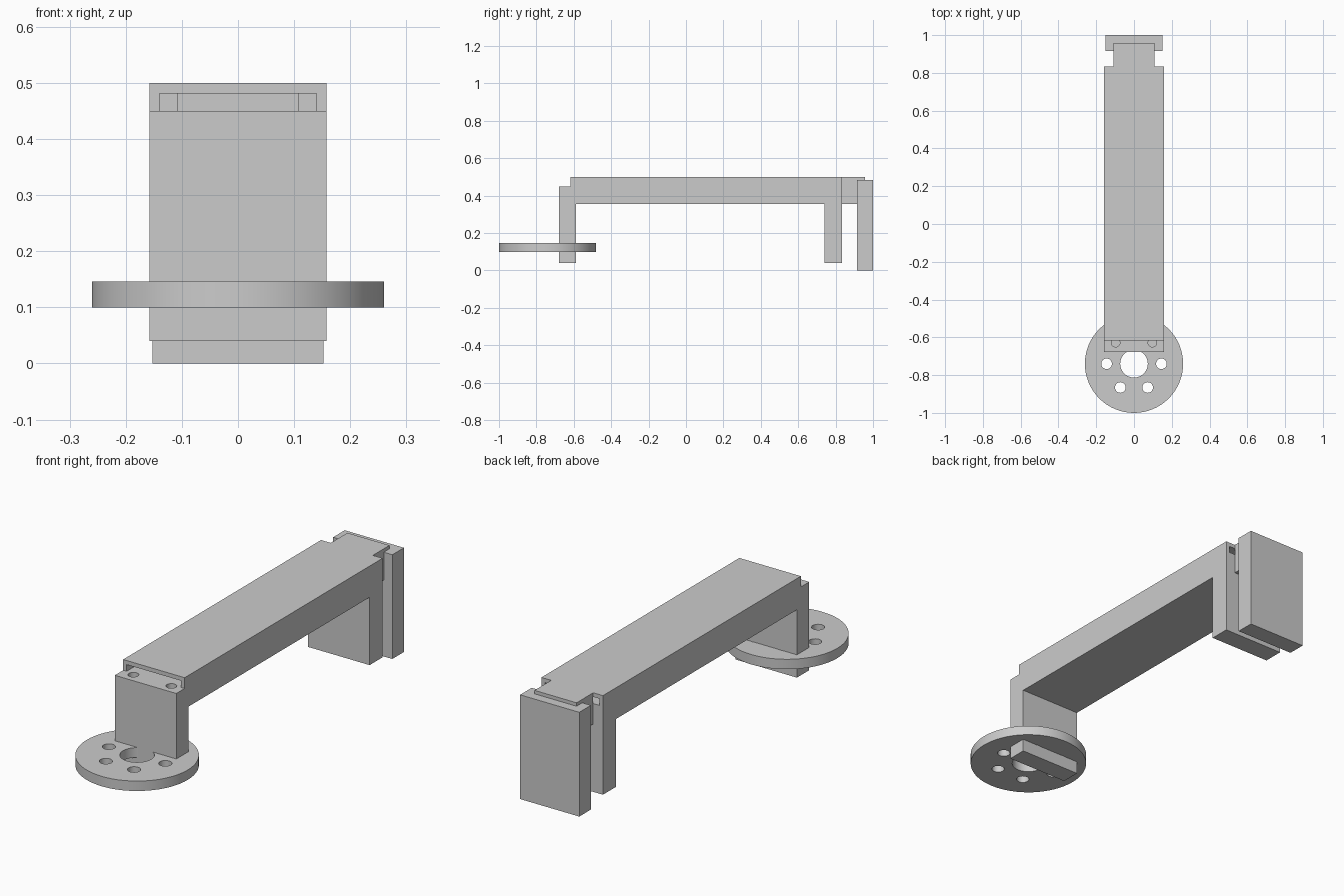
import bpy, bmesh, math

if "Cube" in bpy.data.objects:
    bpy.data.objects.remove(bpy.data.objects["Cube"])


def box(name, x, y, z):
    """Box from (min, max) ranges."""
    bm = bmesh.new()
    bmesh.ops.create_cube(bm, size=1)
    for v in bm.verts:
        v.co = [r[0] if c < 0 else r[1] for c, r in zip(v.co, (x, y, z))]
    return make(name, bm)


def cylinder(name, x, y, z, radius, sides):
    bm = bmesh.new()
    bmesh.ops.create_cone(bm, cap_ends=True, segments=sides, radius1=radius,
                          radius2=radius, depth=z[1] - z[0])
    bmesh.ops.translate(bm, verts=bm.verts, vec=(x, y, (z[0] + z[1]) / 2))
    return make(name, bm)


def make(name, bm):
    bmesh.ops.recalc_face_normals(bm, faces=bm.faces)
    mesh = bpy.data.meshes.new(name)
    bm.to_mesh(mesh)
    bm.free()
    obj = bpy.data.objects.new(name, mesh)
    bpy.context.collection.objects.link(obj)
    return obj


def combine(target, tools, operation):
    """Apply a boolean with each tool, then remove the tool."""
    bpy.context.view_layer.objects.active = target
    for tool in tools:
        mod = target.modifiers.new("boolean", 'BOOLEAN')
        mod.operation, mod.solver, mod.object = operation, 'EXACT', tool
        bpy.ops.object.modifier_apply(modifier=mod.name)
        bpy.data.objects.remove(tool)


def smooth(obj):
    bpy.ops.object.select_all(action='DESELECT')
    obj.select_set(True)
    bpy.context.view_layer.objects.active = obj
    bpy.ops.object.shade_smooth_by_angle(angle=math.radians(30))


# Bridge: stepped side profile (y, z) extruded across x
profile = [(-0.678, 0.04), (-0.588, 0.04), (-0.588, 0.355), (0.74, 0.355),
           (0.74, 0.04), (0.835, 0.04), (0.835, 0.5), (-0.617, 0.5),
           (-0.617, 0.45), (-0.678, 0.45)]
bm = bmesh.new()
face = bm.faces.new([bm.verts.new((-0.158, y, z)) for y, z in profile])
side = bmesh.ops.extrude_face_region(bm, geom=[face])['geom']
bmesh.ops.translate(bm, vec=(0.316, 0, 0),
                    verts=[v for v in side if isinstance(v, bmesh.types.BMVert)])
bridge = make("bridge", bm)

# Flat channel through the beam and two screw holes in the front step
combine(bridge, [box("channel", (-0.14, 0.14), (-0.75, 0.9), (0.45, 0.481))]
        + [cylinder("screw_hole", s * 0.0975, -0.628, (0.33, 0.47), 0.023, 32)
           for s in (-1, 1)], 'DIFFERENCE')
smooth(bridge)

# Tongue joining the bridge to the back plate
box("tongue", (-0.108, 0.108), (0.835, 0.957), (0.355, 0.5))

# Back plate
box("back_plate", (-0.152, 0.152), (0.915, 1.0), (0.0, 0.484))

# Round flange with centre bore and a ring of six bolt holes
flange = cylinder("flange", 0, -0.74, (0.1, 0.146), 0.26, 64)
holes = [cylinder("bore", 0, -0.74, (0.0, 0.3), 0.073, 48)]
for i in range(6):
    a = i * math.pi / 3
    holes.append(cylinder("bolt_hole", 0.145 * math.cos(a), -0.74 + 0.145 * math.sin(a),
                          (0.0, 0.3), 0.028, 32))
combine(flange, holes, 'DIFFERENCE')
smooth(flange)
